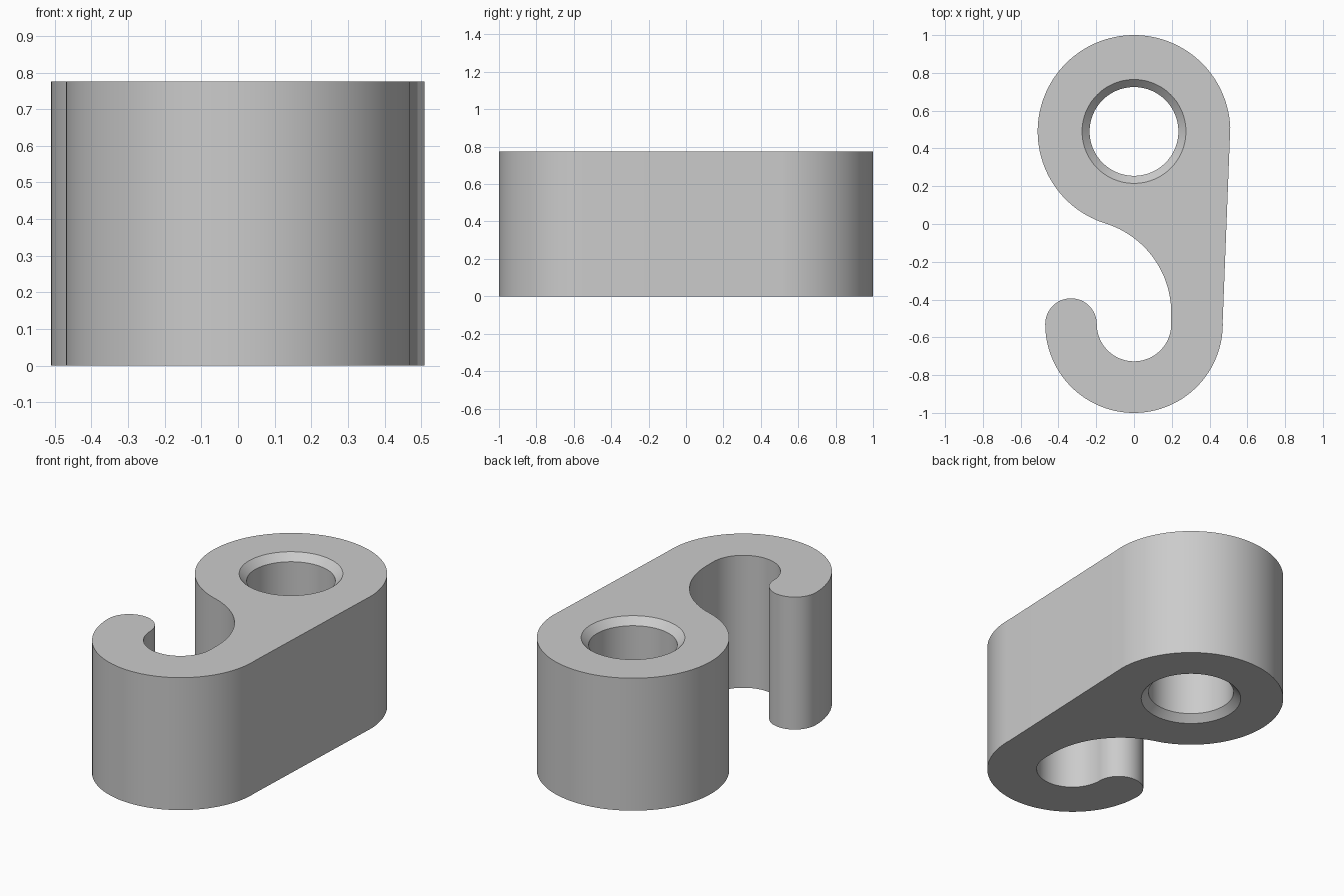
import bpy, bmesh
from math import sin, cos, asin, atan2, degrees, radians, hypot
from mathutils import Vector

if "Cube" in bpy.data.objects:
    bpy.data.objects.remove(bpy.data.objects["Cube"], do_unlink=True)

HEIGHT = 0.775
EYE_Y, EYE_R = 0.49, 0.51            # round end with the hole
HOOK_Y, HOOK_R, MOUTH_R = -0.53, 0.47, 0.197
HOLE_R, CHAMFER = 0.235, 0.04


def arc(cx, cy, r, start, end, step=3):
    """Points along an arc, angles in degrees."""
    n = max(2, round(abs(end - start) / step))
    angles = [radians(start + (end - start) * i / n) for i in range(n + 1)]
    return [Vector((cx + r * cos(a), cy + r * sin(a))) for a in angles]


def outline():
    """Hook outline made of tangent arcs, counter-clockwise."""
    # Straight back touches both outer circles
    lean = degrees(asin((EYE_R - HOOK_R) / (EYE_Y - HOOK_Y)))
    # Throat arc touches the eye circle and the side of the mouth
    throat_y = -0.47
    rise = EYE_Y - throat_y
    throat_r = (MOUTH_R**2 + rise**2 - EYE_R**2) / (2 * (EYE_R + MOUTH_R))
    throat_x = MOUTH_R - throat_r
    meet = degrees(atan2(rise, -throat_x))
    tip_r = (HOOK_R - MOUTH_R) / 2
    tip_x = -(HOOK_R + MOUTH_R) / 2

    points = arc(0, EYE_Y, EYE_R, lean, 180 + meet)
    points += arc(throat_x, throat_y, throat_r, meet, 0)
    points += arc(0, HOOK_Y, MOUTH_R, 0, -180)
    points += arc(tip_x, HOOK_Y, tip_r, 0, 180, 6)
    points += arc(0, HOOK_Y, HOOK_R, 180, 360 + lean)
    # Drop the doubled points where arcs meet
    return [p for i, p in enumerate(points) if (p - points[i - 1]).length > 1e-4]


def ring(bm, points, z):
    verts = [bm.verts.new((p.x, p.y, z)) for p in points]
    return verts, [bm.edges.new((v, verts[i - 1])) for i, v in enumerate(verts)]


def wall(bm, lower, upper):
    for i in range(len(lower)):
        bm.faces.new((lower[i - 1], lower[i], upper[i], upper[i - 1]))


bm = bmesh.new()

# Outer wall
profile = outline()
outer = [ring(bm, profile, z) for z in (0, HEIGHT)]
wall(bm, outer[0][0], outer[1][0])

# Hole wall, chamfered at both ends
hole_levels = [(HOLE_R + CHAMFER, 0), (HOLE_R, CHAMFER),
               (HOLE_R, HEIGHT - CHAMFER), (HOLE_R + CHAMFER, HEIGHT)]
hole = [ring(bm, arc(0, EYE_Y, r, 0, 360)[:-1], z) for r, z in hole_levels]
for low, high in zip(hole, hole[1:]):
    wall(bm, low[0], high[0])

# Flat caps around the hole
for rim, bore in ((outer[0], hole[0]), (outer[1], hole[-1])):
    bmesh.ops.triangle_fill(bm, edges=rim[1] + bore[1], use_beauty=True)
bmesh.ops.recalc_face_normals(bm, faces=bm.faces[:])

mesh = bpy.data.meshes.new("hook_body")
bm.to_mesh(mesh)
bm.free()
body = bpy.data.objects.new("hook_body", mesh)
bpy.context.collection.objects.link(body)

# Single grey colour
grey = bpy.data.materials.new("plain_grey")
grey.use_nodes = True
colour = (0.6, 0.6, 0.6, 1)
grey.diffuse_color = colour
grey.node_tree.nodes["Principled BSDF"].inputs["Base Color"].default_value = colour
mesh.materials.append(grey)

bpy.ops.object.select_all(action='DESELECT')
body.select_set(True)
bpy.context.view_layer.objects.active = body
bpy.ops.object.shade_smooth_by_angle(angle=radians(30))
